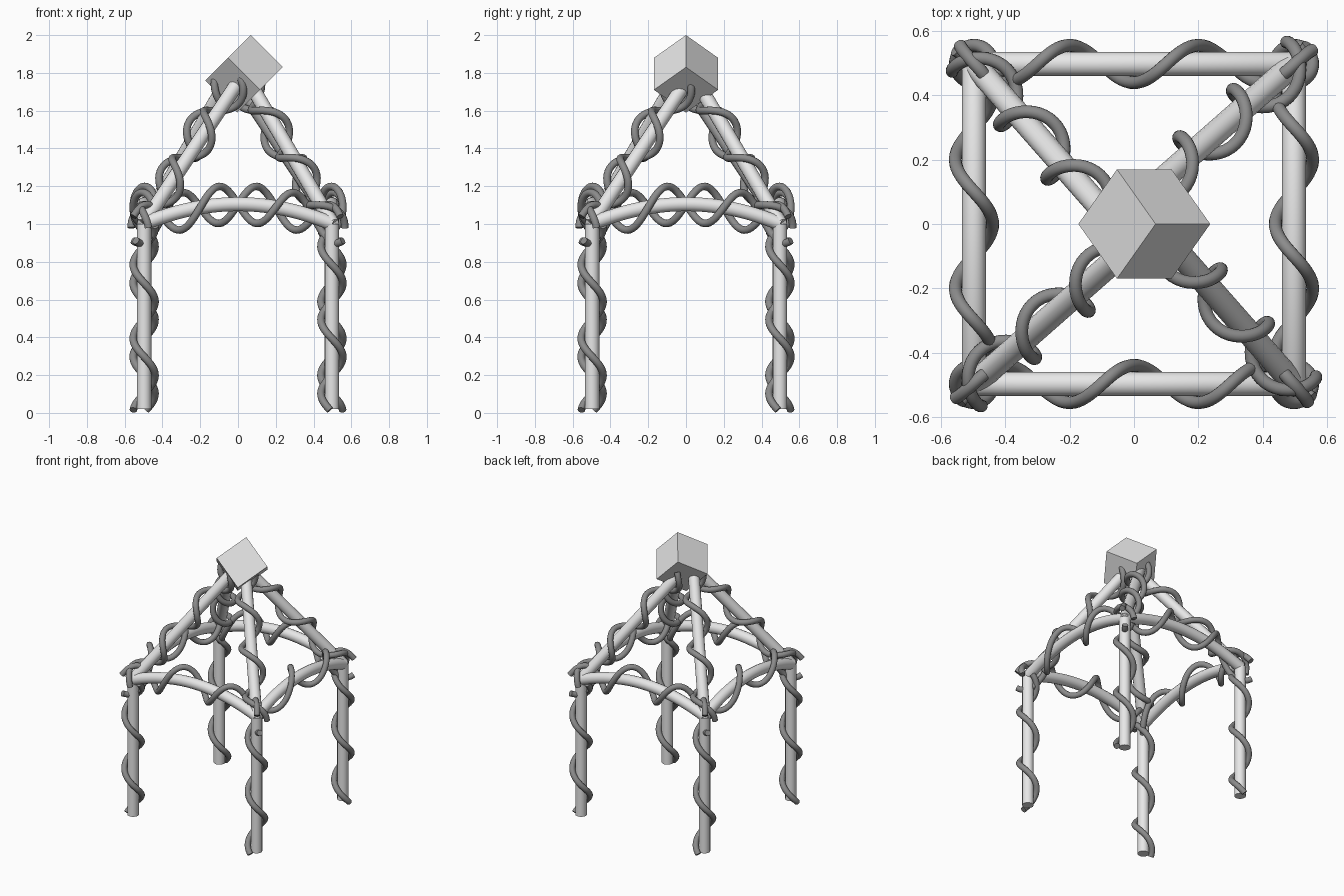
import bpy, math
from mathutils import Vector, Matrix

if "Cube" in bpy.data.objects:
    bpy.data.objects.remove(bpy.data.objects["Cube"])

def material(name, v):
    m = bpy.data.materials.new(name)
    m.diffuse_color = (v, v, v, 1)
    m.use_nodes = True
    m.node_tree.nodes["Principled BSDF"].inputs["Base Color"].default_value = m.diffuse_color
    return m

PALE = material("pale grey", 0.8)
DARK = material("dark grey", 0.26)
Z = Vector((0, 0, 1))

def tube(name, pts, radius, mat):
    """Round tube along points, repeated four times about z."""
    cu = bpy.data.curves.new(name, 'CURVE')
    cu.dimensions = '3D'
    cu.bevel_depth = radius
    cu.bevel_resolution = 5
    cu.use_fill_caps = True
    sp = cu.splines.new('POLY')
    sp.points.add(len(pts) - 1)
    for p, co in zip(sp.points, pts):
        p.co = (*co, 1)
    tmp = bpy.data.objects.new(name + "_path", cu)
    bpy.context.collection.objects.link(tmp)
    dg = bpy.context.evaluated_depsgraph_get()
    me = bpy.data.meshes.new_from_object(tmp.evaluated_get(dg))
    bpy.data.objects.remove(tmp)
    me.materials.clear()
    me.materials.append(mat)
    bpy.ops.object.select_all(action='DESELECT')
    for k in range(4):
        ob = bpy.data.objects.new(f"{name}_{k + 1}", me)
        ob.matrix_world = Matrix.Rotation(k * math.pi / 2, 4, 'Z')
        bpy.context.collection.objects.link(ob)
        if k == 0:
            ob.select_set(True)
            bpy.context.view_layer.objects.active = ob
    bpy.ops.object.shade_smooth_by_angle(angle=math.radians(40))

def vine(path, a, b, turns, phase, t0=0.0, t1=1.0, n=90):
    """Left-handed spiral about a path; a and b are the offset axes."""
    out = []
    for i in range(n + 1):
        t = t0 + (t1 - t0) * i / n
        ang = phase - 2 * math.pi * turns * t
        out.append(path(t) + a * math.cos(ang) + b * math.sin(ang))
    return out

# Corner posts
def post(t):
    return Vector((-0.497, -0.497, 0.015 + 0.975 * t))

tube("post", [Vector((-0.497, -0.497, 0.02)), Vector((-0.497, -0.497, 1.0))], 0.038, PALE)
tube("post_vine", vine(post, Vector((0.058, 0, 0)), Vector((0, 0.058, 0)), 2.5,
                       math.radians(170)), 0.02, DARK)

# Arched beams between the posts, their vines running just past the corners
def beam(t):
    return Vector((-0.5 + t, -0.497, 1.0 + 0.42 * t * (1 - t)))

tube("beam", [beam(i / 24) for i in range(25)], 0.038, PALE)
tube("beam_vine", vine(beam, Vector((0, 0.058, 0)), Vector((0, 0, 0.098)), 2.5,
                       2.5 * math.pi, -0.055, 1.055), 0.02, DARK)

# Rafters rising to the top, slightly off centre in a pinwheel
foot, head = Vector((-0.5, -0.5, 1.0)), Vector((0, -0.06, 1.75))
axis = (head - foot).normalized()
left = Z.cross(axis).normalized()
up = axis.cross(left)
tube("rafter", [foot, head], 0.038, PALE)
tube("rafter_vine", vine(lambda t: foot + (head - foot) * t, left * 0.066, up * 0.066, 3,
                         0.8 * math.pi, -0.03, 1.0), 0.02, DARK)

# Tilted cube at the top
bpy.ops.mesh.primitive_cube_add(size=0.24, location=(0.032, 0, 1.795),
                                rotation=(math.pi / 4, math.pi / 4, 0))
cube = bpy.context.object
cube.name = "top_cube"
cube.data.materials.append(PALE)
